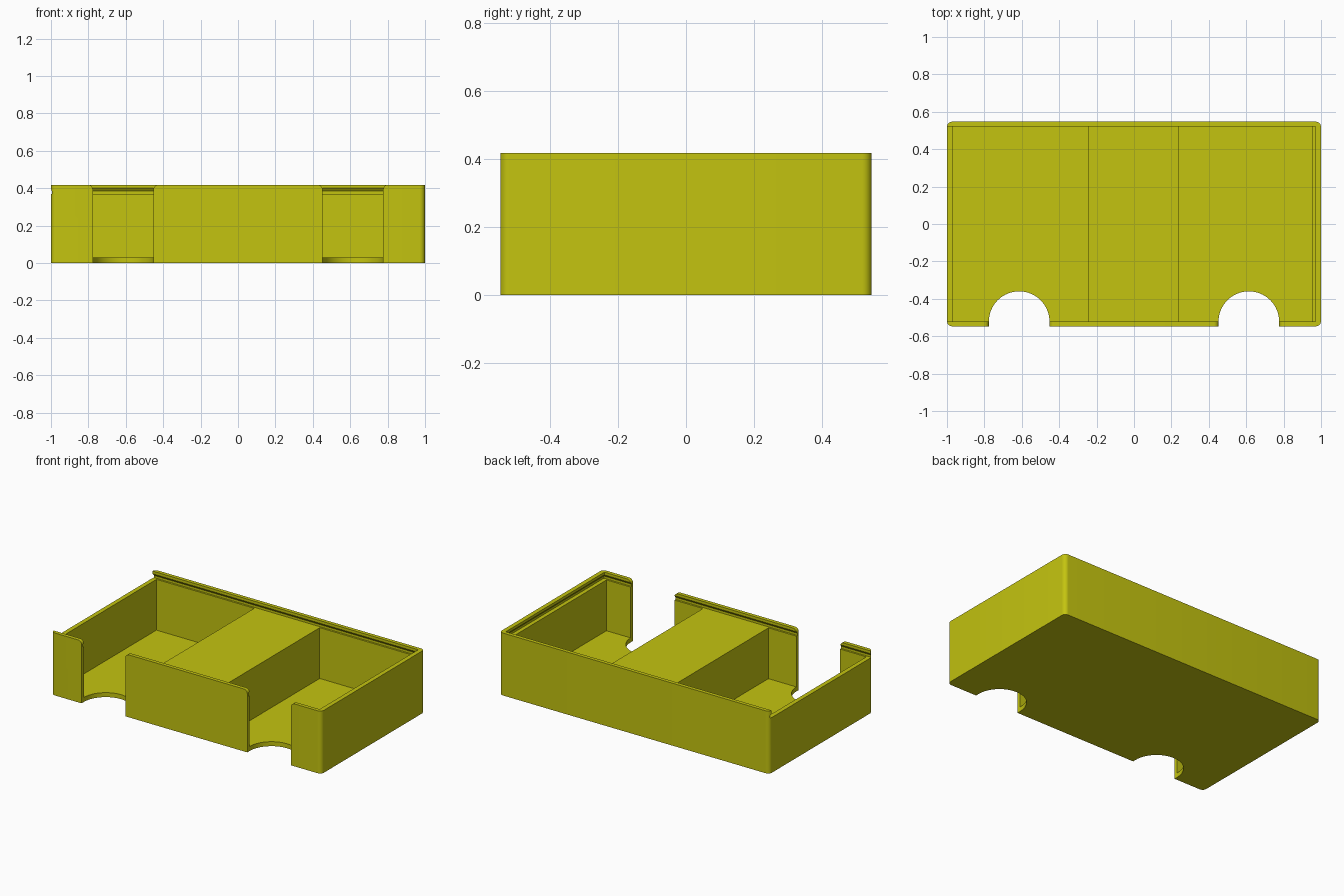
import bpy
from math import pi, sin, cos

default = bpy.data.objects.get("Cube")
if default:
    bpy.data.objects.remove(default, do_unlink=True)

W, D, H = 1.0, 0.547, 0.418          # half width, half depth, height
FLOOR, LEDGE = 0.03, 0.37            # floor top, lid ledge
INNER = 0.522                        # half depth inside the walls
NOTCH_X, NOTCH_R, FILLET = 0.614, 0.162, 0.026

yellow = bpy.data.materials.new("yellow plastic")
yellow.use_nodes = True
yellow.diffuse_color = (0.55, 0.55, 0.005, 1)
yellow.node_tree.nodes["Principled BSDF"].inputs["Base Color"].default_value = (0.55, 0.55, 0.005, 1)


def loft(name, rings):
    """Closed solid through rings that share one point count."""
    n = len(rings[0])
    verts = [p for ring in rings for p in ring]
    faces = [tuple(reversed(range(n))), tuple(range(len(verts) - n, len(verts)))]
    for r in range(len(rings) - 1):
        for i in range(n):
            j = (i + 1) % n
            faces.append((r * n + i, r * n + j, (r + 1) * n + j, (r + 1) * n + i))
    mesh = bpy.data.meshes.new(name)
    mesh.from_pydata(verts, [], faces)
    obj = bpy.data.objects.new(name, mesh)
    bpy.context.collection.objects.link(obj)
    mesh.materials.append(yellow)
    return obj


def rect(x0, x1, y, z):
    return [(x0, -y, z), (x1, -y, z), (x1, y, z), (x0, y, z)]


def arc(cx, cy, r, a0, a1, n):
    return [(cx + r * cos(a0 + (a1 - a0) * i / n), cy + r * sin(a0 + (a1 - a0) * i / n))
            for i in range(n + 1)]


# Outer block with rounded upright corners
R = 0.028
outline = []
for k, (sx, sy) in enumerate([(1, 1), (-1, 1), (-1, -1), (1, -1)]):
    outline += arc(sx * (W - R), sy * (D - R), R, k * pi / 2, (k + 1) * pi / 2, 8)
tray = loft("tray", [[(x, y, z) for x, y in outline] for z in (0, H)])

cutters = []

# Two compartments, leaving a solid middle block
for x0, x1 in ((-0.97, -0.245), (0.24, 0.955)):
    cutters.append(loft("compartment_cutter",
                        [rect(x0, x1, INNER, FLOOR), rect(x0, x1, INNER, LEDGE + 0.005)]))

# Sliding lid channel, open at the left end and undercut below the lips
cutters.append(loft("lid_channel_cutter", [
    rect(-1.1, 0.982, INNER + 0.012, LEDGE),
    rect(-1.1, 0.982, INNER + 0.012, 0.385),
    rect(-1.1, 0.97, INNER, 0.40),
    rect(-1.1, 0.97, INNER, H + 0.05)]))

# Finger notches: a round cut in the floor and a gap with rounded top corners in the wall
for side in (-1, 1):
    cx = side * NOTCH_X
    circle = arc(cx, -INNER, NOTCH_R, 0, 2 * pi, 64)[:-1]
    cutters.append(loft("finger_hole_cutter",
                        [[(x, y, z) for x, y in circle] for z in (-0.1, H + 0.1)]))
    wide = NOTCH_R + FILLET
    right = arc(cx + wide, H - FILLET, FILLET, pi, pi / 2, 6)
    left = arc(cx - wide, H - FILLET, FILLET, pi / 2, 0, 6)
    gap = ([(cx - NOTCH_R, -0.1), (cx + NOTCH_R, -0.1)] + right
           + [(cx + wide, H + 0.1), (cx - wide, H + 0.1)] + left)
    cutters.append(loft("wall_gap_cutter",
                        [[(x, y, z) for x, z in gap] for y in (-INNER + 0.001, -D - 0.1)]))

# Make normals consistent, then carve the tray
for obj in [tray] + cutters:
    bpy.ops.object.select_all(action='DESELECT')
    obj.select_set(True)
    bpy.context.view_layer.objects.active = obj
    bpy.ops.object.mode_set(mode='EDIT')
    bpy.ops.mesh.select_all(action='SELECT')
    bpy.ops.mesh.normals_make_consistent(inside=False)
    bpy.ops.object.mode_set(mode='OBJECT')

bpy.ops.object.select_all(action='DESELECT')
tray.select_set(True)
bpy.context.view_layer.objects.active = tray
for cutter in cutters:
    cutter.hide_render = True
    cut = tray.modifiers.new(cutter.name, 'BOOLEAN')
    cut.operation = 'DIFFERENCE'
    cut.solver = 'EXACT'
    cut.object = cutter
    bpy.ops.object.modifier_apply(modifier=cut.name)
    bpy.data.objects.remove(cutter, do_unlink=True)

bpy.ops.object.shade_smooth_by_angle(angle=pi / 6)
